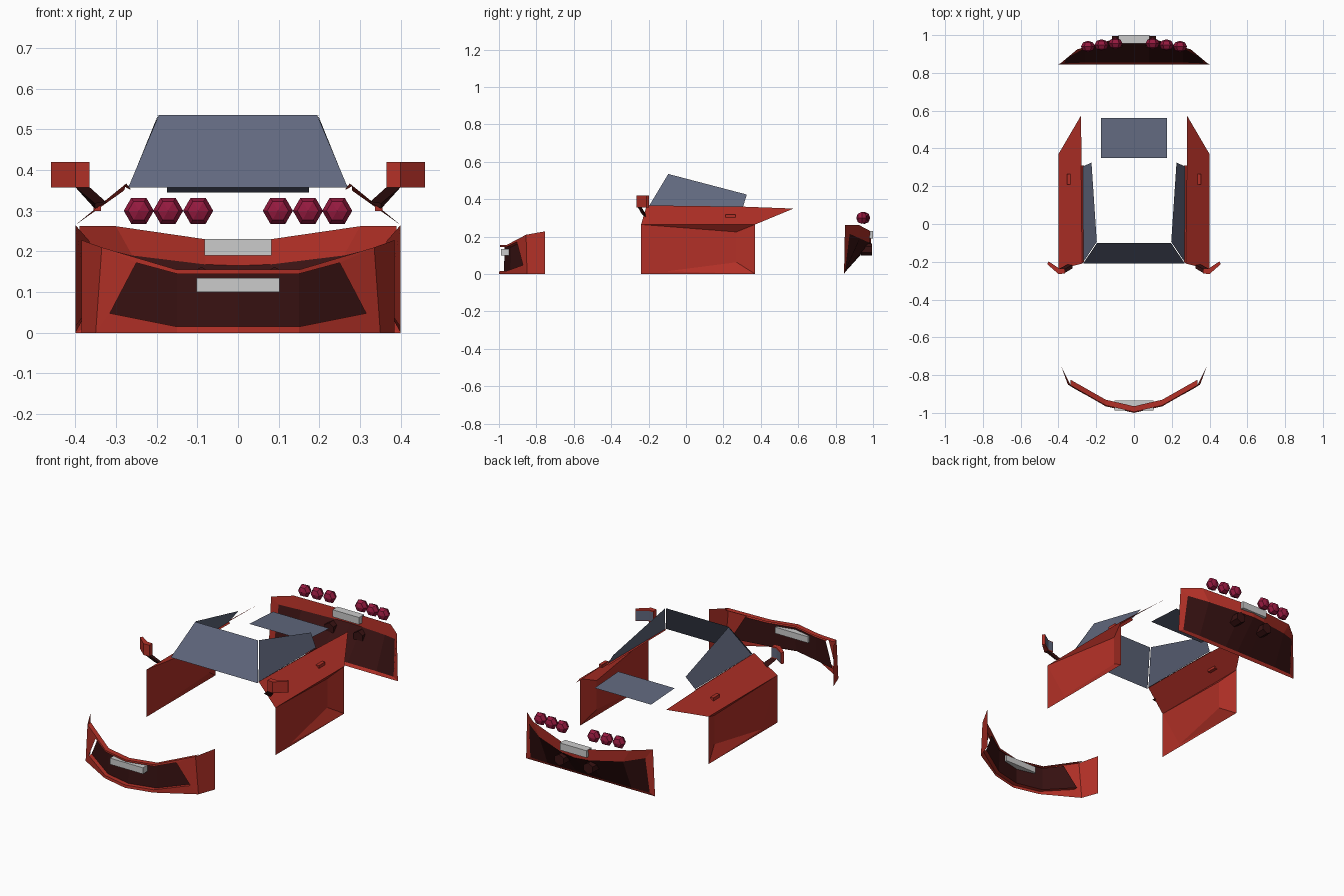
import bpy, bmesh, math
from mathutils import Matrix, Vector

if "Cube" in bpy.data.objects:
    bpy.data.objects.remove(bpy.data.objects["Cube"])


def material(name, rgb):
    m = bpy.data.materials.new(name)
    m.diffuse_color = (*rgb, 1)
    m.use_nodes = True
    m.node_tree.nodes["Principled BSDF"].inputs["Base Color"].default_value = m.diffuse_color
    return m


RED = material("red_paint", (0.45, 0.03, 0.02))
DARK = material("dark_red_grille", (0.04, 0.006, 0.006))
GLASS = material("blue_grey_glass", (0.12, 0.14, 0.21))
LAMP = material("crimson_lamp", (0.3, 0.01, 0.05))
PLATE = material("pale_plate", (0.75, 0.72, 0.75))


def finish(name, bm, mat, mirror):
    me = bpy.data.meshes.new(name)
    bmesh.ops.remove_doubles(bm, verts=bm.verts, dist=1e-5)
    bmesh.ops.recalc_face_normals(bm, faces=bm.faces)
    bm.to_mesh(me)
    bm.free()
    me.materials.append(mat)
    ob = bpy.data.objects.new(name, me)
    bpy.context.collection.objects.link(ob)
    if mirror:
        mod = ob.modifiers.new("mirror", 'MIRROR')
        mod.use_clip = True
    return ob


def strips(name, groups, mat, mirror=True):
    """Quads lofted between consecutive point chains."""
    bm = bmesh.new()
    for chains in groups:
        rows = [[bm.verts.new(p) for p in c] for c in chains]
        for a, b in zip(rows, rows[1:]):
            for i in range(len(a) - 1):
                bm.faces.new((a[i], a[i + 1], b[i + 1], b[i]))
    return finish(name, bm, mat, mirror)


def prism(name, outline, z0, z1, mat, mirror=True):
    """Closed outline in x, y raised from z0 to z1."""
    bm = bmesh.new()
    face = bm.faces.new([bm.verts.new((x, y, z0)) for x, y in outline])
    up = bmesh.ops.extrude_face_region(bm, geom=[face])
    bmesh.ops.translate(bm, vec=(0, 0, z1 - z0),
                        verts=[v for v in up["geom"] if isinstance(v, bmesh.types.BMVert)])
    return finish(name, bm, mat, mirror)


def box(name, lo, hi, mat, mirror=False):
    return prism(name, [(lo[0], lo[1]), (hi[0], lo[1]), (hi[0], hi[1]), (lo[0], hi[1])],
                 lo[2], hi[2], mat, mirror)


def shift(chain, dy):
    return [(x, y + dy, z) for x, y, z in chain]


# Front bumper: red frame, recessed grille, side returns
f_top = [(0, -.995, .155), (.15, -.96, .155), (.335, -.855, .21)]
f_bot = [(0, -1, 0), (.15, -.965, 0), (.35, -.85, 0)]
g_top = [(0, -.995, .145), (.15, -.96, .145), (.25, -.905, .172)]
g_bot = [(0, -.998, .015), (.15, -.963, .015), (.315, -.872, .048)]
strips("front_bumper", [
    [f_top, g_top],
    [g_bot, f_bot],
    [[f_top[-1], f_bot[-1]], [g_top[-1], g_bot[-1]]],
    [shift(f_top, .03), f_top],
    [[f_top[-1], f_bot[-1]], [(.385, -.755, .228), (.385, -.755, 0)]],
    [g_top, shift(g_top, .025)],
    [g_bot, shift(g_bot, .025)],
], RED)
strips("front_grille", [[shift(g_top, .025), shift(g_bot, .025)]], DARK)
box("front_plate", (-.102, -.988, .1), (.102, -.935, .135), PLATE)

# Rear bumper: red frame with slanted diffuser panel
r_top = [(0, .99, .23), (.08, .985, .23), (.3, .925, .262), (.39, .85, .262)]
d_top = [(0, .99, .165), (.08, .98, .168), (.26, .93, .19), (.36, .875, .215)]
d_bot = [(0, .855, .015), (.08, .855, .015), (.26, .855, .015), (.37, .85, .015)]
r_bot = [(x, .845, 0) for x in (0, .08, .26, .4)]
strips("rear_bumper", [
    [r_top, d_top],
    [d_bot, r_bot],
    [[r_top[-1], r_bot[-1]], [d_top[-1], d_bot[-1]]],
], RED)
strips("rear_diffuser", [[d_top, d_bot]], DARK)
box("rear_plate", (-.082, .955, .19), (.082, 1, .23), PLATE)

# Exhaust pipes
bm = bmesh.new()
bmesh.ops.create_cone(bm, cap_ends=True, segments=6, radius1=.032, radius2=.032, depth=.06,
                      matrix=Matrix.Translation((.09, .965, .13)) @ Matrix.Rotation(math.pi / 2, 4, 'X'))
finish("exhaust_pipe", bm, DARK, True)

# Tail lamps: six-sided faceted balls
bm = bmesh.new()
for x, y in ((.098, .955), (.172, .948), (.244, .94)):
    bmesh.ops.create_uvsphere(bm, u_segments=6, v_segments=4, radius=1,
                              matrix=Matrix.Translation((x, y, .3))
                              @ Matrix.Diagonal((.037, .03, .037, 1))
                              @ Matrix.Rotation(math.pi / 2, 4, 'X')
                              @ Matrix.Rotation(math.pi / 6, 4, 'Z'))
finish("tail_lamp", bm, LAMP, True)

# Doors: sloping shoulder, lower skin with a wedge-shaped scoop
front_hi, rear_hi = (.4, -.24, .265), (.4, .37, .265)
front_lo, mid_lo, rear_lo = (.4, -.24, 0), (.4, -.1, .015), (.4, .37, 0)
in_hi, in_lo = (.365, .27, .225), (.365, .27, .063)
bm = bmesh.new()
for poly in (
    (front_hi, rear_hi, (.28, .575, .35), (.28, .31, .36), (.275, -.21, .367)),
    (front_hi, in_hi, rear_hi),
    (front_hi, mid_lo, in_lo, in_hi),
    (front_hi, front_lo, mid_lo),
    (front_lo, rear_lo, mid_lo),
    (mid_lo, rear_lo, in_lo),
    (in_hi, in_lo, rear_lo, rear_hi),
    ((.275, -.21, .367), (.28, .31, .36), (.265, .31, .352), (.265, -.2, .355)),
):
    bm.faces.new([bm.verts.new(p) for p in poly])
finish("door", bm, RED, True)
box("door_handle", (.337, .21, .3), (.355, .265, .318), RED, True)

# Windows
strips("windshield", [[[(0, -.21, .357), (.27, -.21, .357)],
                       [(0, -.1, .535), (.195, -.1, .535)]]], GLASS)
strips("side_window", [[[(.268, -.2, .36), (.27, .305, .36)],
                        [(.197, -.095, .535), (.225, .325, .425)]]], GLASS)
strips("rear_window", [[[(0, .35, .357), (.175, .35, .357)],
                        [(0, .56, .345), (.175, .56, .345)]]], GLASS)

# Wing mirrors: bent housing, glass and stalk
prism("mirror_housing", [(.365, -.262), (.4, -.265), (.46, -.212), (.452, -.198),
                         (.397, -.235), (.367, -.235)], .357, .42, RED)
strips("mirror_glass", [[[(.368, -.233, .362), (.397, -.233, .362), (.449, -.197, .362)],
                         [(.368, -.233, .415), (.397, -.233, .415), (.449, -.197, .415)]]], GLASS)
ring_lo = [(.325, -.235, .322), (.352, -.235, .318), (.352, -.215, .305),
           (.325, -.215, .32), (.325, -.235, .322)]
ring_hi = [(.365, -.258, .358), (.4, -.258, .358), (.4, -.238, .358),
           (.365, -.238, .358), (.365, -.258, .358)]
strips("mirror_stalk", [[ring_lo, ring_hi]], DARK)
